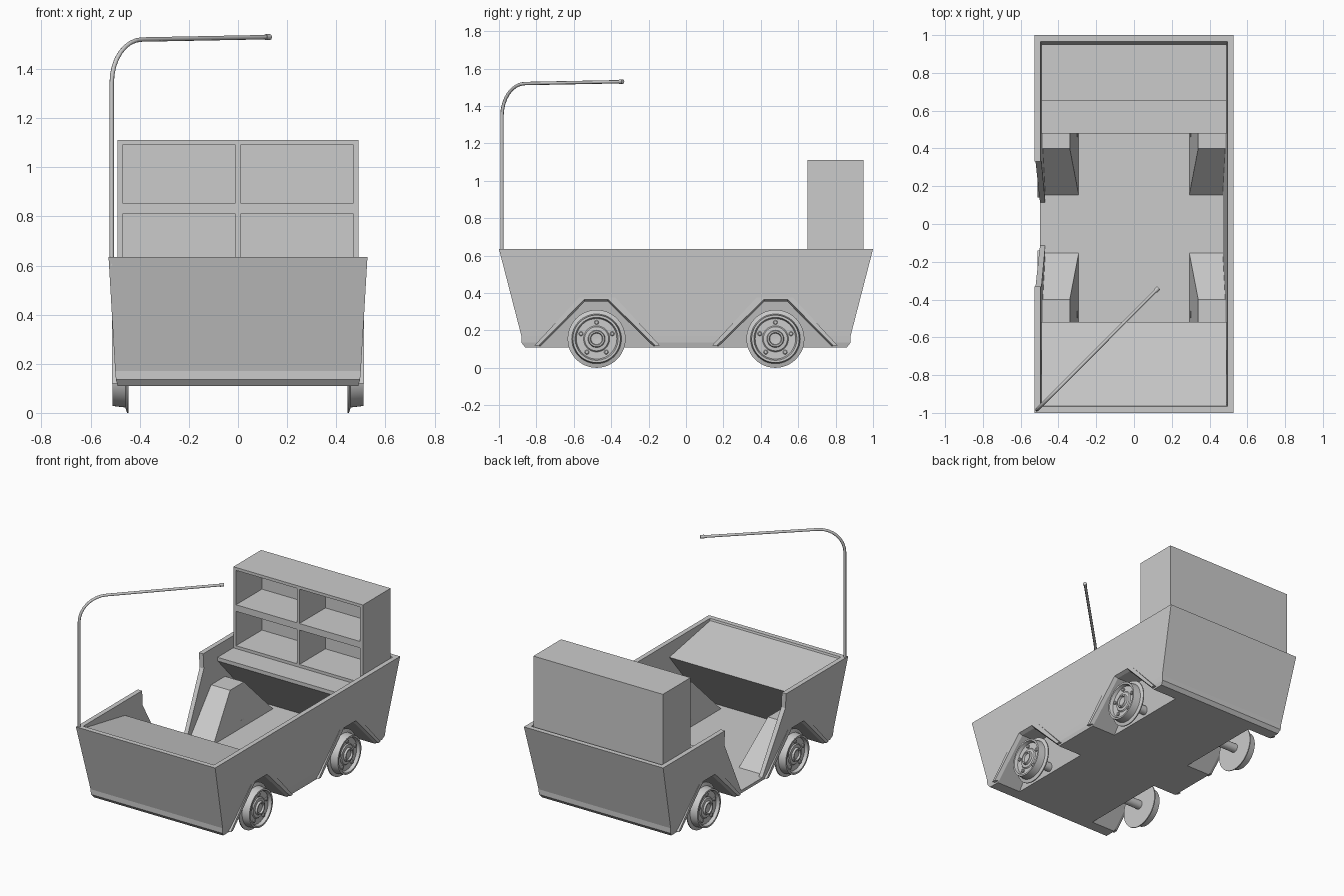
import bpy, bmesh
from math import sin, cos, pi
from mathutils import Vector

if "Cube" in bpy.data.objects:
    bpy.data.objects.remove(bpy.data.objects["Cube"])


def loft(name, rings, closed_ends=True):
    """Skin a list of equal-length closed rings and cap both ends."""
    bm = bmesh.new()
    vs = [[bm.verts.new(p) for p in r] for r in rings]
    n = len(rings[0])
    for a, b in zip(vs, vs[1:]):
        for i in range(n):
            j = (i + 1) % n
            bm.faces.new((a[i], a[j], b[j], b[i]))
    if closed_ends:
        bm.faces.new(vs[0])
        bm.faces.new(vs[-1])
    bmesh.ops.recalc_face_normals(bm, faces=bm.faces)
    me = bpy.data.meshes.new(name)
    bm.to_mesh(me)
    bm.free()
    ob = bpy.data.objects.new(name, me)
    bpy.context.collection.objects.link(ob)
    return ob


def rect(x, y, z):
    return [(-x, -y, z), (x, -y, z), (x, y, z), (-x, y, z)]


def prism(name, profile, x0, x1):
    """Extrude a (y, z) profile along x."""
    return loft(name, [[(x, y, z) for y, z in profile] for x in (x0, x1)])


def box(name, x0, x1, y0, y1, z0, z1):
    return prism(name, [(y0, z0), (y1, z0), (y1, z1), (y0, z1)], x0, x1)


def boolean(ob, other, op):
    m = ob.modifiers.new("bool", 'BOOLEAN')
    m.operation, m.object, m.solver = op, other, 'EXACT'
    bpy.context.view_layer.objects.active = ob
    bpy.ops.object.modifier_apply(modifier=m.name)
    bpy.data.objects.remove(other)


def smooth(ob):
    bpy.ops.object.select_all(action='DESELECT')
    ob.select_set(True)
    bpy.context.view_layer.objects.active = ob
    bpy.ops.object.shade_smooth_by_angle()


# Tub-shaped body shell, chamfered along the bottom
body = loft("body", [rect(.49, .86, .11), rect(.497, .88, .135),
                     rect(.50, .88, .17), rect(.527, 1.0, .635)])
boolean(body, loft("cut_inside", [rect(.47, .845, .135), rect(.498, .982, .70)]),
        'DIFFERENCE')

# Doorway in the left wall
door = [(-.33, .75), (-.33, .535), (-.115, .135), (.115, .135), (.33, .535), (.33, .75)]
boolean(body, prism("cut_door", door, -.60, -.40), 'DIFFERENCE')

# Wheel wells: tapered hollow housings with flared arches
corners = [(sx, sy) for sx in (-1, 1) for sy in (-1, 1)]
outer = [(.14, .12), (.40, .40), (.55, .40), (.81, .12)]
inner = [(.108, .05), (.42, .355), (.54, .355), (.842, .05)]
flare = [(.085, .05), (.413, .373), (.547, .373), (.865, .05)]


def well(name, sx, sy, rings):
    return loft(name, [[(sx * x, sy * y, z) for x, (y, z) in zip(xs, prof)]
                       for xs, prof in rings])


for sx, sy in corners:
    boolean(body, well("well", sx, sy, [((.29, .34, .34, .29), outer),
                                        ((.512,) * 4, outer)]), 'UNION')
for sx, sy in corners:
    boolean(body, well("cut_well", sx, sy, [((.295, .355, .355, .295), inner),
                                            ((.488,) * 4, inner),
                                            ((.53,) * 4, flare)]), 'DIFFERENCE')

# Sloping dashboard and rear bench, undercut for leg room
prism("dashboard", [(-.982, .625), (-.52, .54), (-.84, .13)], -.491, .491)
prism("bench", [(.48, .555), (.48, .53), (.84, .13), (.96, .555)], -.491, .491)

# Storage shelf: back, sides, divider and boards
box("shelf_back", -.49, .49, .93, .95, .55, 1.11)
for i, (x0, x1) in enumerate([(-.49, -.47), (-.01, .01), (.47, .49)]):
    box(f"shelf_upright_{i}", x0, x1, .65, .93, .55, 1.11)
for i, (z0, z1) in enumerate([(.55, .575), (.81, .855), (1.09, 1.11)]):
    for j, x in enumerate((-.47, .01)):
        box(f"shelf_board_{i}_{j}", x, x + .46, .65, .93, z0, z1)


def lathe(name, profile, y, z, sx, n=48):
    """Spin a (radius, x) profile about a cross axle."""
    ob = loft(name, [[(sx * x, y + r * cos(2 * pi * k / n), z + r * sin(2 * pi * k / n))
                      for k in range(n)] for r, x in profile])
    smooth(ob)
    return ob


# Flanged wheels with hub, lug nuts and stub axle
R, Y = .155, .478
tread = [(.04, .445), (R, .445), (R, .452), (.133, .459), (.127, .510), (.115, .510),
         (.108, .488), (.070, .488), (.064, .495), (.046, .497), (.042, .510),
         (.034, .510), (.030, .498), (.004, .496)]
for sx, sy in corners:
    tag = ("left" if sx < 0 else "right") + ("_front" if sy < 0 else "_rear")
    lathe("wheel_" + tag, tread, sy * Y, R, sx)
    lathe("axle_" + tag, [(.03, .30), (.03, .45)], sy * Y, R, sx, 20)
    for k in range(5):
        a = pi / 2 + k * 2 * pi / 5
        lathe(f"nut_{tag}_{k}", [(.012, .485), (.012, .496), (.008, .499)],
              sy * Y + .088 * cos(a), R + .088 * sin(a), sx, 10)

# Bent pole rising from the front left corner, leaning in diagonally
d = Vector((1, 1, 0)).normalized()
base, tip = Vector((-.514, -.984, 0)), Vector((.13, -.338, 1.53))
path = [base + Vector((0, 0, .60))]
for k in range(9):
    a = pi / 2 * k / 8
    path.append(base + d * .175 * (1 - cos(a)) + Vector((0, 0, 1.345 + .175 * sin(a))))
path.append(tip)


def tube(name, pts, radius):
    cu = bpy.data.curves.new(name, 'CURVE')
    cu.dimensions = '3D'
    cu.bevel_depth, cu.bevel_resolution, cu.use_fill_caps = radius, 2, True
    sp = cu.splines.new('POLY')
    sp.points.add(len(pts) - 1)
    for p, co in zip(sp.points, pts):
        p.co = (*co, 1)
    ob = bpy.data.objects.new(name, cu)
    bpy.context.collection.objects.link(ob)


tube("pole", path, .009)
tube("pole_tip", [tip - d * .025, tip], .012)
